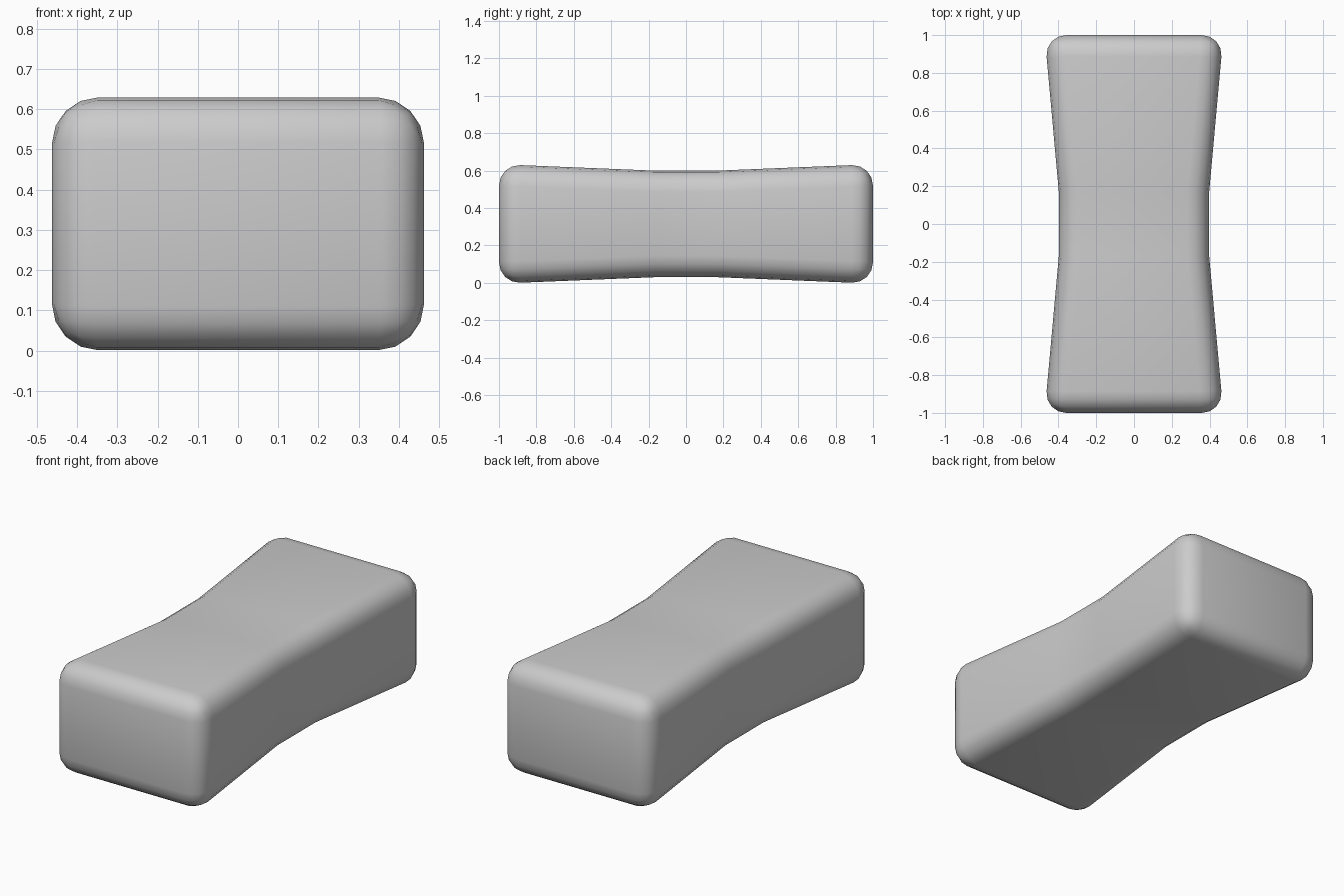
import bpy, bmesh

if "Cube" in bpy.data.objects:
    bpy.data.objects.remove(bpy.data.objects["Cube"])

# Waisted block: rectangular cross-sections along y (y, half width, half height)
MID_Z = 0.315
sections = [(-1, 0.473, 0.319), (-0.17, 0.398, 0.285),
            (0.17, 0.398, 0.285), (1, 0.473, 0.319)]

bm = bmesh.new()
rings = [[bm.verts.new((sx * w, y, MID_Z + sz * h))
          for sx, sz in ((-1, -1), (1, -1), (1, 1), (-1, 1))]
         for y, w, h in sections]
for a, b in zip(rings, rings[1:]):
    for i in range(4):
        j = (i + 1) % 4
        bm.faces.new((a[i], a[j], b[j], b[i]))
bm.faces.new(rings[0])
bm.faces.new(rings[-1])
bmesh.ops.recalc_face_normals(bm, faces=bm.faces)

mesh = bpy.data.meshes.new("waisted_block")
bm.to_mesh(mesh)
bm.free()
block = bpy.data.objects.new("waisted_block", mesh)
bpy.context.collection.objects.link(block)

# Rounded outer edges, the shallow waist kinks stay unbevelled
bevel = block.modifiers.new("rounded_edges", 'BEVEL')
bevel.width = 0.115
bevel.segments = 4
bevel.limit_method = 'ANGLE'
bevel.angle_limit = 0.5
mesh.shade_smooth()
